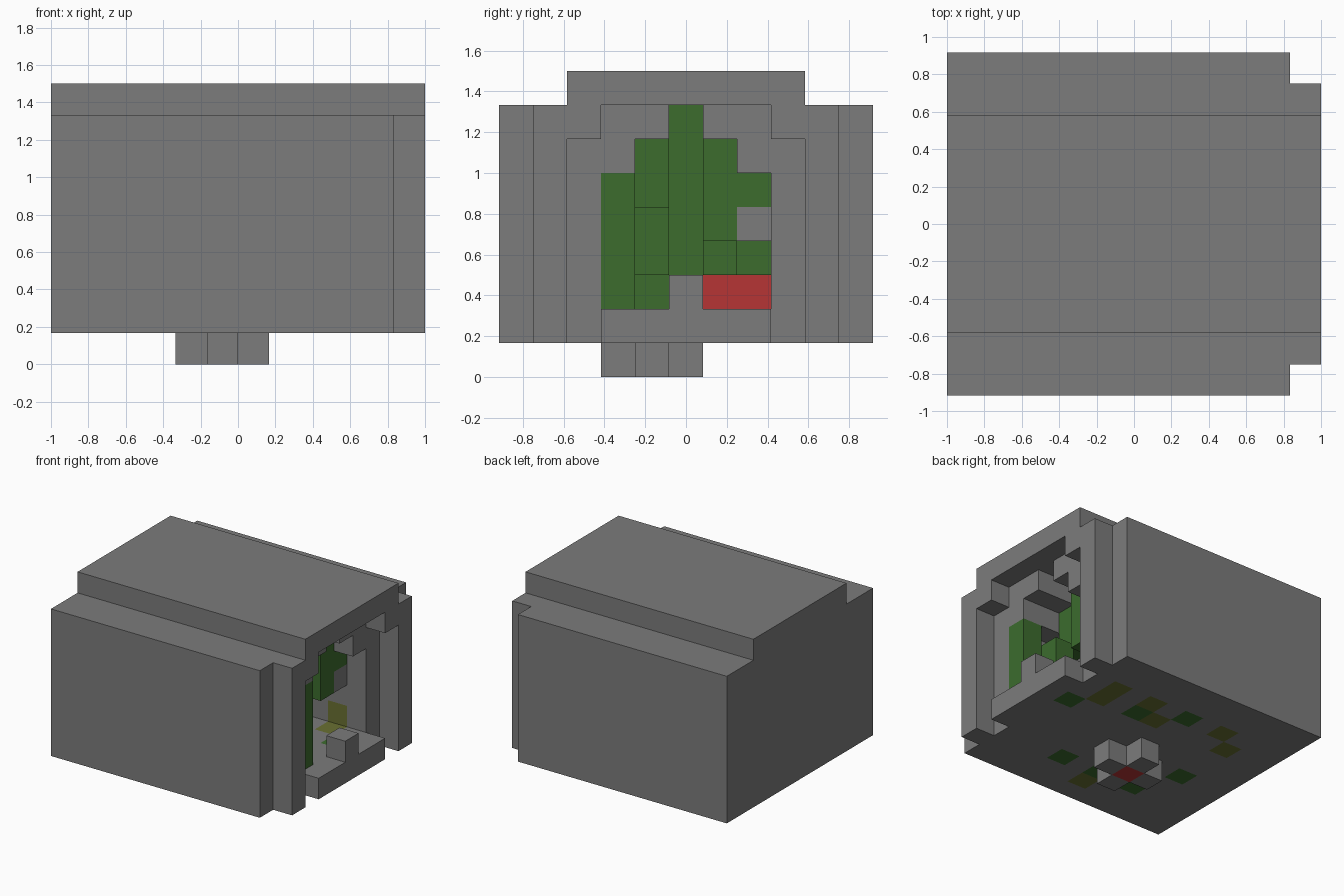
import bpy
import bmesh
from mathutils import Vector

old = bpy.data.objects.get("Cube")
if old:
    bpy.data.objects.remove(old, do_unlink=True)

UNIT = 1 / 6                                  # edge of one block
ORIGIN = Vector((-1, -5.5 * UNIT, 0))


def material(name, colour):
    mat = bpy.data.materials.new(name)
    mat.use_nodes = True
    mat.diffuse_color = (*colour, 1)
    mat.node_tree.nodes["Principled BSDF"].inputs["Base Color"].default_value = (*colour, 1)
    return mat


mats = {
    "stone": material("stone grey", (0.2, 0.2, 0.2)),
    "leaf": material("leaf green", (0.045, 0.15, 0.027)),
    "olive": material("olive moss", (0.141, 0.162, 0.032)),
    "red": material("ember red", (0.47, 0.036, 0.036)),
}

cells = {}                                    # block position -> (part, colour)


def blocks(xs, ys, zs):
    """All block positions in three inclusive ranges (or single numbers)."""
    spans = [(r, r) if isinstance(r, int) else r for r in (xs, ys, zs)]
    xs, ys, zs = [range(a, b + 1) for a, b in spans]
    return [(x, y, z) for x in xs for y in ys for z in zs]


def fill(part, colour, *box):
    for c in blocks(*box):
        cells[c] = (part, colour)


def carve(*box):
    for c in blocks(*box):
        cells.pop(c, None)


# Rock mass, narrower mouth ring and raised roof
fill("cave_rock", "stone", (0, 10), (0, 10), (1, 7))
fill("cave_rock", "stone", 11, (1, 9), (1, 7))
fill("cave_roof", "stone", (0, 11), (2, 8), 8)

# Stepped cavern, then the wide mouth
carve((1, 10), (3, 7), (2, 5))
carve((1, 10), (4, 6), 6)
carve((1, 10), 5, 7)
carve(11, (2, 8), (1, 6))
carve(11, (3, 7), 7)

# Floor lip and stalagmite at the mouth
fill("floor_lip", "stone", 11, (3, 7), 1)
fill("stalagmite", "stone", 11, 5, 2)

# Mossy floor blocks, showing on both the floor and the underside
for x, y in ((10, 6), (7, 7), (5, 8), (7, 2), (2, 4), (3, 2), (5, 2)):
    fill("floor_leaf_moss", "leaf", x, y, 1)
for x, y in ((9, 7), (9, 8), (7, 8), (6, 7), (3, 8), (2, 7), (5, 1)):
    fill("floor_olive_moss", "olive", x, y, 1)
fill("wall_olive_moss", "olive", 9, 8, 2)

# Vines growing inside the cavern
fill("mouth_vine", "leaf", 10, 3, (2, 5))
fill("left_vine", "leaf", 9, 4, (3, 4))
fill("left_vine", "leaf", 8, 4, (5, 6))
fill("left_vine", "leaf", 7, 4, 2)
fill("right_vine", "leaf", 9, 6, (4, 6))
fill("right_vine", "leaf", 9, 7, 5)
fill("right_ledge", "stone", 9, 7, 4)
fill("back_vine", "leaf", 1, 5, (3, 7))
fill("back_vine", "leaf", 3, 6, 3)
fill("back_vine", "leaf", 2, 7, 3)

# Ember blocks at the back
fill("back_ember", "red", 1, (6, 7), 2)

# Cross-shaped foot with an ember core
fill("foot_cross", "stone", (4, 6), 4, 0)
fill("foot_cross", "stone", 5, (3, 5), 0)
fill("foot_ember", "red", 5, 4, 0)


def build(part):
    """Make the exposed block faces of one part."""
    bm = bmesh.new()
    colour = None
    for pos, (owner, tint) in cells.items():
        if owner != part:
            continue
        colour = tint
        centre = Vector(pos) + Vector((0.5, 0.5, 0.5))
        for axis in range(3):
            for sign in (-1, 1):
                n = Vector((0, 0, 0))
                n[axis] = sign
                if tuple(int(p + d) for p, d in zip(pos, n)) in cells:
                    continue
                u = Vector((0, 0, 0))
                u[(axis + 1) % 3] = 0.5
                v = n.cross(u)
                mid = centre + n * 0.5
                corners = (mid - u - v, mid + u - v, mid + u + v, mid - u + v)
                bm.faces.new([bm.verts.new(ORIGIN + c * UNIT) for c in corners])
    bmesh.ops.remove_doubles(bm, verts=bm.verts[:], dist=UNIT / 100)
    mesh = bpy.data.meshes.new(part)
    bm.to_mesh(mesh)
    bm.free()
    mesh.materials.append(mats[colour])
    bpy.context.collection.objects.link(bpy.data.objects.new(part, mesh))


for part in sorted({owner for owner, tint in cells.values()}):
    build(part)
